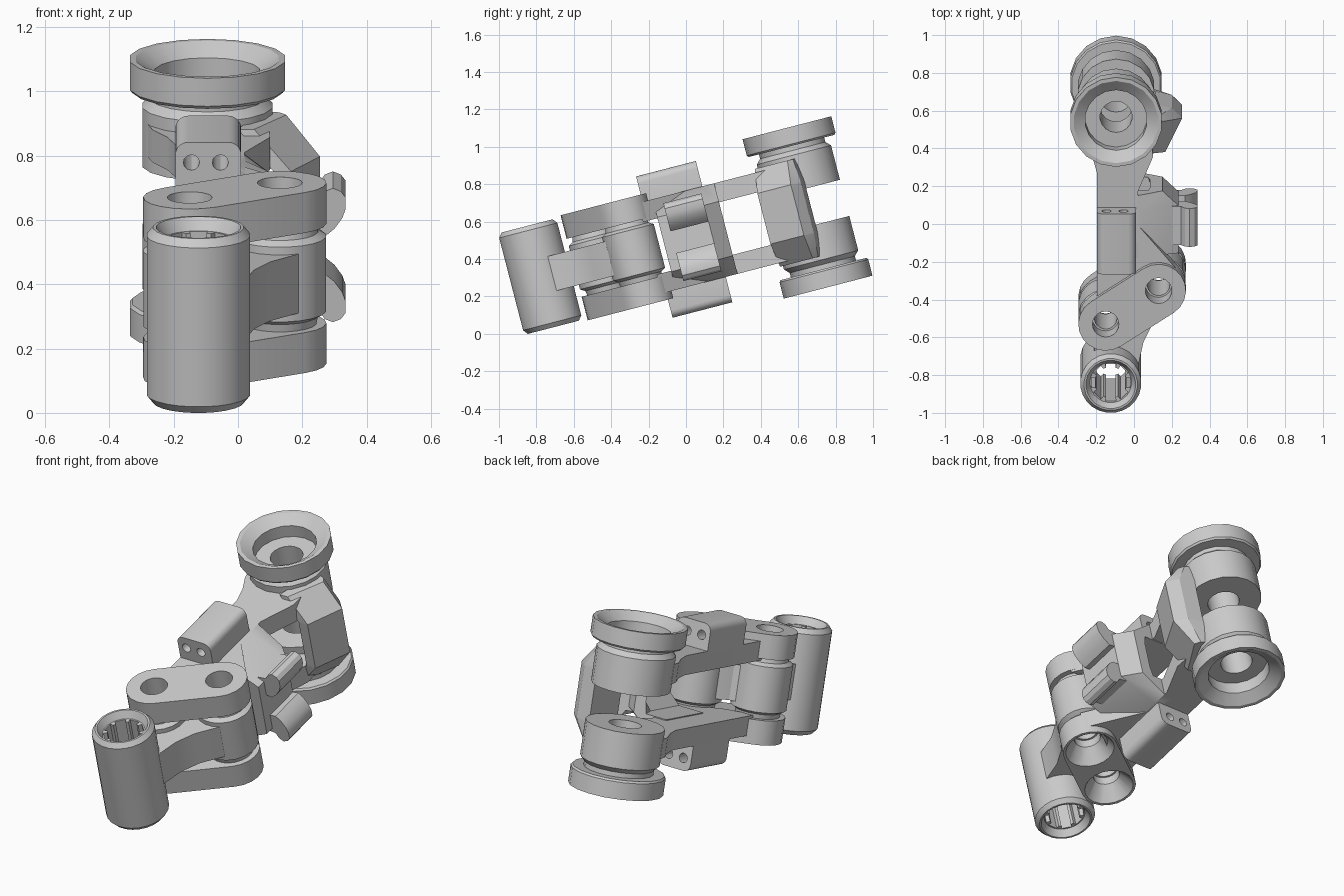
import bpy, bmesh, math
from mathutils import Matrix

if "Cube" in bpy.data.objects:
    bpy.data.objects.remove(bpy.data.objects["Cube"])

parts = []

def finish(name, bm, smooth=True):
    bmesh.ops.remove_doubles(bm, verts=bm.verts, dist=1e-5)
    bmesh.ops.recalc_face_normals(bm, faces=bm.faces)
    me = bpy.data.meshes.new(name)
    bm.to_mesh(me)
    bm.free()
    ob = bpy.data.objects.new(name, me)
    bpy.context.collection.objects.link(ob)
    parts.append(ob)
    return ob

def loft(name, sections, axis='w'):
    """Join matching 2D outlines placed at steps along w (up) or u (length)."""
    bm = bmesh.new()
    rows = []
    for t, poly in sections:
        rows.append([bm.verts.new((p, q, t) if axis == 'w' else (p, t, q)) for p, q in poly])
    n = len(rows[0])
    for a, b in zip(rows, rows[1:]):
        for i in range(n):
            j = (i + 1) % n
            bm.faces.new((a[i], a[j], b[j], b[i]))
    bm.faces.new(rows[0])
    bm.faces.new(rows[-1])
    return finish(name, bm)

def prism(name, poly, a, b, axis='w'):
    return loft(name, [(a, poly), (b, poly)], axis)

def lathe(name, c, profile, n=20):
    """Closed (radius, w) loop spun around a vertical axis: a bored round part."""
    bm = bmesh.new()
    rows = []
    for k in range(n):
        a = 2 * math.pi * (k + .5) / n
        rows.append([bm.verts.new((c[0] + r * math.cos(a), c[1] + r * math.sin(a), w)) for r, w in profile])
    m = len(profile)
    for k in range(n):
        A, B = rows[k], rows[(k + 1) % n]
        for i in range(m):
            j = (i + 1) % m
            bm.faces.new((A[i], B[i], B[j], A[j]))
    return finish(name, bm)

def circle(c, r, n=20):
    return [(c[0] + r * math.cos(2 * math.pi * i / n), c[1] + r * math.sin(2 * math.pi * i / n)) for i in range(n)]

def cut(ob, cutter):
    m = ob.modifiers.new('cut', 'BOOLEAN')
    m.operation, m.solver, m.object = 'DIFFERENCE', 'EXACT', cutter
    bpy.context.view_layer.objects.active = ob
    bpy.ops.object.modifier_apply(modifier=m.name)
    parts.remove(cutter)
    bpy.data.objects.remove(cutter)

def stadium(a, b, r, n=10):
    ang = math.atan2(b[1] - a[1], b[0] - a[0])
    out = []
    for c, base in ((a, ang + math.pi / 2), (b, ang - math.pi / 2)):
        for i in range(n + 1):
            t = base + math.pi * i / n
            out.append((c[0] + r * math.cos(t), c[1] + r * math.sin(t)))
    return out

PIN_A, PIN_B = (-.15, -.473), (.13, -.29)
TUBE, HUB = (-.123, -.805), (-.095, .671)

# Front splined tube
tube = lathe('splined_tube', TUBE, [(.07, -.24), (.11, -.24), (.132, -.28), (.142, -.28), (.162, -.255),
                                    (.162, .255), (.142, .28), (.132, .28), (.11, .24), (.07, .24)], 24)
spline = []
for i in range(8):
    for da, r in ((-.27, .105), (.27, .105), (.3, .085), (.48, .085)):
        a = i * math.pi / 4 + da
        spline.append((TUBE[0] + r * math.cos(a), TUBE[1] + r * math.sin(a)))
cut(tube, prism('cutter', spline, -.4, .4))

# Middle link: arm plus two pivot barrels
arm = prism('link_arm', [(-.22, -.71), (-.2, -.62), (-.25, -.5), (-.2, -.38), (-.06, -.33), (.03, -.22),
                         (.13, -.16), (.25, -.25), (.19, -.42), (.1, -.52), (.05, -.62), (.02, -.76),
                         (-.02, -.72), (-.123, -.67)], -.095, .095)
for i, c in enumerate((PIN_A, PIN_B)):
    cut(arm, prism('cutter', circle(c, .062), -.3, .3))
    lathe(f'pivot_barrel_{i}', c, [(.06, -.16), (.115, -.16), (.12, -.135), (.145, -.12), (.145, .12),
                                   (.12, .135), (.115, .16), (.06, .16)])

# Side wall of the hollow body, chamfered toward the back
def wall(xo):
    half = [(-.05, .25), (.02, .25), (xo, .15)]
    inner = [(xo - .065, .08), (min(.1, xo - .075), .14), (-.05, .14)]
    down = [(x, -w) for x, w in reversed(half)]
    up = [(x, -w) for x, w in reversed(inner)]
    return half + down + up + inner
loft('body_wall', [(-.12, wall(.235)), (.14, wall(.235)), (.22, wall(.15))], 'u')

# Back bracket column joining the two arms around the hubs
mid = [(.11, .43), (.165, .43), (.255, .615), (.2, .67), (.11, .69)]
top = [(.0, .45), (.05, .45), (.15, .63), (.13, .66), (.07, .68)]
loft('bracket_column', [(-.14, mid), (.14, mid)])

deck = [(-.195, -.38), (-.05, -.33), (.05, -.24), (.13, -.19), (.24, -.2), (.02, .06), (.02, .24),
        (.1, .43), (.095, .56), (-.1, .56), (-.28, .585), (-.265, .52), (-.22, .43), (-.195, .34)]

# Mirrored upper and lower parts
for s, side in ((1, 'upper'), (-1, 'lower')):
    plate = prism(side + '_pivot_plate', stadium(PIN_A, PIN_B, .145), s * .16, s * .29)
    for c in (PIN_A, PIN_B):
        cut(plate, prism('cutter', circle(c, .07), s * .1, s * .4))
        if s < 0:
            cut(plate, loft('cutter', [(-.30, circle(c, .138)), (-.20, circle(c, .065))]))
    prism(side + '_deck', deck, s * .145, s * .25)

    # Round hub with dished end ring
    lathe(side + '_hub', HUB, [(r, s * w) for r, w in
          [(.085, .1), (.205, .1), (.205, .29), (.18, .315), (.18, .34), (.237, .34), (.245, .35),
           (.245, .44), (.225, .44), (.165, .40), (.165, .33), (.085, .33)]], 18)

    # Rounded pad with two through holes
    pad_profile = [(-.195, .24), (.01, .24)]
    for cx, base in ((-.03, 0), (-.155, 90)):
        for k in range(6):
            a = math.radians(base + 18 * k)
            pad_profile.append((cx + .04 * math.cos(a), .35 + .04 * math.sin(a)))
    pad = prism(side + '_pad', [(x, s * w) for x, w in pad_profile], -.175, .155, 'u')
    for x in (-.145, -.055):
        cut(pad, prism('cutter', circle((x, s * .325), .025, 12), -.3, .3, 'u'))

    # Rounded side hook and bracket shoulder
    hook = [(.2, .07), (.27, .06), (.3, .085), (.325, .12), (.335, .15), (.335, .185),
            (.32, .205), (.295, .215), (.27, .205), (.25, .175), (.2, .17)]
    prism(side + '_side_hook', [(x, s * w) for x, w in hook], -.07, .14, 'u')
    loft(side + '_bracket_shoulder', [(s * .13, mid), (s * .14, mid), (s * .27, top)])

# Tilt everything, set it on the ground and shade
tilt = Matrix.Rotation(math.radians(14.5), 4, 'X')
for ob in parts:
    ob.data.transform(tilt)
low = min(v.co.z for ob in parts for v in ob.data.vertices)
for ob in parts:
    ob.data.transform(Matrix.Translation((0, 0, -low)))
    bpy.ops.object.select_all(action='DESELECT')
    ob.select_set(True)
    bpy.context.view_layer.objects.active = ob
    bpy.ops.object.shade_smooth_by_angle(angle=math.radians(30))
